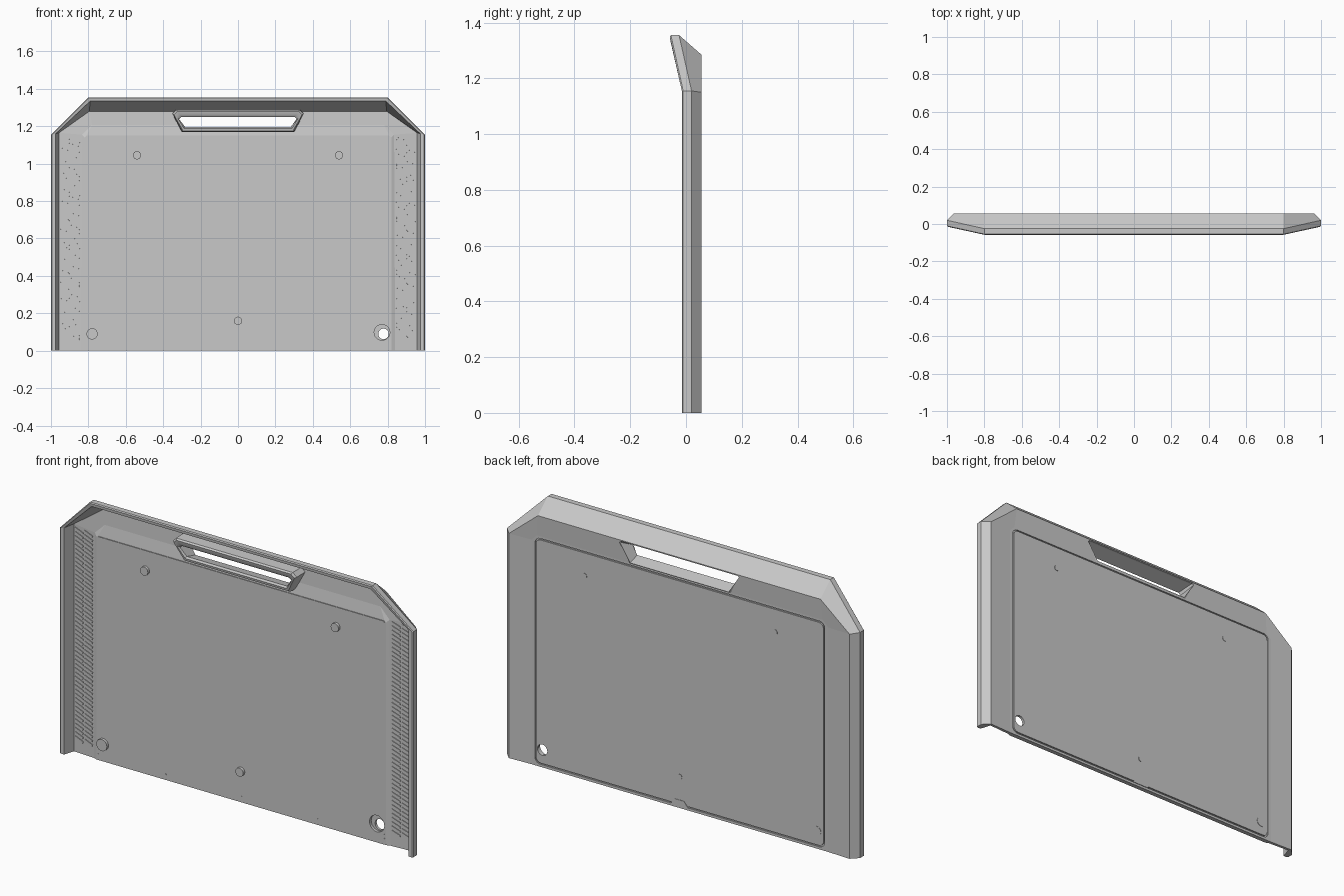
import bpy, bmesh, math
from mathutils import Matrix

if "Cube" in bpy.data.objects:
    bpy.data.objects.remove(bpy.data.objects["Cube"])

grey = bpy.data.materials.new("mid grey")
grey.diffuse_color = (0.58, 0.58, 0.58, 1)
grey.use_nodes = True
grey.node_tree.nodes["Principled BSDF"].inputs["Base Color"].default_value = grey.diffuse_color


def finish(name, bm, smooth=False):
    bmesh.ops.recalc_face_normals(bm, faces=bm.faces[:])
    me = bpy.data.meshes.new(name)
    bm.to_mesh(me)
    bm.free()
    me.materials.append(grey)
    ob = bpy.data.objects.new(name, me)
    bpy.context.collection.objects.link(ob)
    if smooth:
        bpy.ops.object.select_all(action='DESELECT')
        ob.select_set(True)
        bpy.context.view_layer.objects.active = ob
        bpy.ops.object.shade_smooth_by_angle(angle=math.radians(35))
    return ob


def loft(bm, rings, cap=True, loop=False):
    """Bridge closed rings of points; cap the ends or join last to first."""
    vs = [[bm.verts.new(p) for p in r] for r in rings]
    n = len(vs[0])
    pairs = list(zip(vs, vs[1:])) + ([(vs[-1], vs[0])] if loop else [])
    for a, b in pairs:
        for i in range(n):
            j = (i + 1) % n
            bm.faces.new((a[i], a[j], b[j], b[i]))
    if cap and not loop:
        bm.faces.new(vs[0])
        bm.faces.new(vs[-1])


def disc(bm, x, z, r, y0, y1, seg=24):
    def ring(y):
        return [(x + r * math.cos(2 * math.pi * i / seg), y,
                 z + r * math.sin(2 * math.pi * i / seg)) for i in range(seg)]
    loft(bm, [ring(y0), ring(y1)])


def rounded(hx, z0, z1, r, y, seg=5):
    pts = []
    for k, (cx, cz) in enumerate(((hx - r, z1 - r), (r - hx, z1 - r), (r - hx, z0 + r), (hx - r, z0 + r))):
        for i in range(seg + 1):
            a = math.pi / 2 * (k + i / seg)
            pts.append((cx + r * math.cos(a), y, cz + r * math.sin(a)))
    return pts


def cut(ob, cutter):
    m = ob.modifiers.new("cut", 'BOOLEAN')
    m.operation = 'DIFFERENCE'
    m.solver = 'EXACT'
    m.object = cutter
    bpy.context.view_layer.objects.active = ob
    bpy.ops.object.modifier_apply(modifier=m.name)


# Shell: section rings from back centre, round the rim, to front centre.
# Each ring is (foot, shoulder, top corner) as (x, y, z) on the right half.
half = [
    [(.84, .050, 0), (.84, .050, 1.15), (.81, .050, 1.18)],
    [(.965, .055, 0), (.965, .055, 1.15), (.80, .055, 1.285)],
    [(1.0, .02, 0), (1.0, .02, 1.155), (.80, -.025, 1.355)],
    [(1.0, -.010, 0), (1.0, -.010, 1.155), (.80, -.054, 1.355)],
    [(.995, -.015, 0), (.995, -.015, 1.155), (.798, -.058, 1.35)],
    [(.975, -.015, 0), (.975, -.015, 1.16), (.79, -.056, 1.335)],
    [(.957, .041, 0), (.957, .041, 1.165), (.795, .041, 1.28)],
    [(.84, .034, 0), (.835, .034, 1.155), (.78, .037, 1.208)],
    [(.82, .027, 0), (.82, .027, 1.14), (.81, .027, 1.15)],
]
bm = bmesh.new()
rings = [[bm.verts.new(p) for p in r] +
         [bm.verts.new((-x, y, z)) for x, y, z in reversed(r)] for r in half]
for a, b in zip(rings, rings[1:]):
    for i in range(5):
        bm.faces.new((a[i], a[i + 1], b[i + 1], b[i]))
bm.faces.new(rings[0])
bm.faces.new(rings[-1])
bm.faces.new([r[0] for r in rings] + [r[-1] for r in reversed(rings)])
shell = finish("shell", bm)

# Front panel and back cover plates
bm = bmesh.new()
loft(bm, [rounded(.812, .05, 1.145, .008, y) for y in (.031, .024)])
front_panel = finish("front_panel", bm)
bm = bmesh.new()
loft(bm, [rounded(.814, .020, 1.162, .025, y) for y in (.043, .051)])
back_cover = finish("back_cover", bm)


# Handle opening outline with clipped top corners; lean tips its top forward
def grip(top, bottom, z1, z0, c, y, lean=0):
    right = [(bottom, z0), (top, z1 - c), (top - c, z1)]
    pts = right + [(-x, z) for x, z in reversed(right)]
    return [(x, y - lean * (z - 1.17), z) for x, z in pts]


# Cutters for the handle, cable hole and back cover groove
bm = bmesh.new()
loft(bm, [grip(.336, .282, 1.274, 1.182, .008, .02), grip(.341, .277, 1.283, 1.179, .008, .08)])
handle_cutter = finish("handle_cutter", bm)
bm = bmesh.new()
disc(bm, .77, .098, .042, -.05, .038)
bore_cutter = finish("bore_cutter", bm)
bm = bmesh.new()
disc(bm, .778, .09, .028, -.1, .1)
hole_cutter = finish("hole_cutter", bm)
bm = bmesh.new()
loft(bm, [rounded(.821, .013, 1.169, .03, y) for y in (.044, .07)])
groove_cutter = finish("groove_cutter", bm)
cut(shell, groove_cutter)
cut(shell, handle_cutter)
for ob in (shell, front_panel, back_cover):
    cut(ob, bore_cutter)
    cut(ob, hole_cutter)
for ob in (handle_cutter, bore_cutter, hole_cutter, groove_cutter):
    bpy.data.objects.remove(ob)

# Handle frame: forward-leaning lip on the front, lining through to the back
bm = bmesh.new()
loft(bm, [
    grip(.352, .300, 1.288, 1.168, .02, .044),
    grip(.350, .298, 1.286, 1.170, .02, -.004, .21),
    grip(.342, .294, 1.279, 1.176, .018, -.013, .21),
    grip(.325, .288, 1.262, 1.188, .014, -.013, .21),
    grip(.315, .283, 1.250, 1.197, .012, -.004, .21),
    grip(.338, .279, 1.281, 1.182, .008, .0535),
], loop=True)
finish("handle_frame", bm, True)

# Round pads on the front, with matching fasteners on the back
bm = bmesh.new()
for x, z, r in ((-.54, 1.045, .022), (.54, 1.045, .022), (0, .16, .022), (-.78, .09, .03)):
    disc(bm, x, z, r, .028, .010)
finish("front_pads", bm, True)
bm = bmesh.new()
for x, z, r in ((-.54, 1.045, .014), (.54, 1.045, .014), (0, .16, .014), (-.775, .09, .026)):
    disc(bm, x, z, r, .049, .053)
finish("back_fasteners", bm, True)

# Small screws along the bottom strip
bm = bmesh.new()
for x in (-.81, -.43, 0, .43, .81):
    disc(bm, x, .028, .005, .029, .025, 10)
finish("bottom_screws", bm, True)

# Pull tab under the back cover
bm = bmesh.new()
loft(bm, [[(-.05, y, .012), (.05, y, .012), (.025, y, .042), (-.025, y, .042)] for y in (.045, .053)])
finish("pull_tab", bm)

# Diagonal vent ribs on both shallow sloping side strips
bm = bmesh.new()
for side in (-1, 1):
    for col in (.871, .926):
        for i in range(50):
            y = .034 + (col - .84) * .06
            m = (Matrix.Translation((side * col, y, .07 + i * .0218)) @
                 Matrix.Rotation(side * .06, 4, 'Z') @
                 Matrix.Rotation(math.radians(20), 4, 'Y') @
                 Matrix.Diagonal((.05, .007, .009, 1)))
            bmesh.ops.create_cube(bm, size=1, matrix=m)
finish("vent_ribs", bm)
